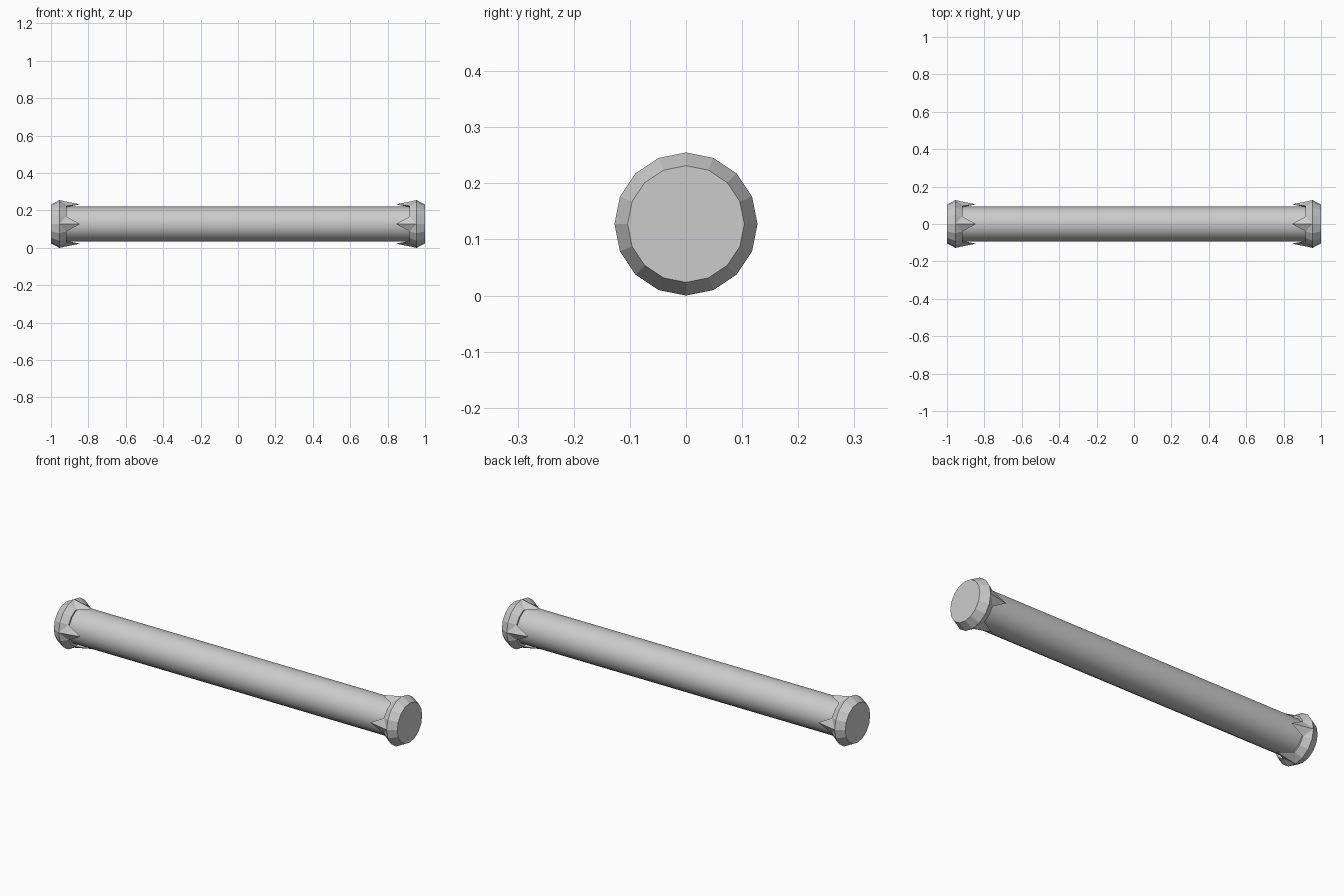
import bpy, bmesh
from math import cos, sin, pi

if "Cube" in bpy.data.objects:
    bpy.data.objects.remove(bpy.data.objects["Cube"])

N = 16          # sides around the axis
CZ = 0.1275     # height of the axis


def ring(bm, xs, r):
    """Ring of vertices around the x axis; xs gives x for each index."""
    return [bm.verts.new((xs(i), r * cos(2 * pi * i / N), CZ + r * sin(2 * pi * i / N)))
            for i in range(N)]


def bridge(bm, a, b):
    for i in range(N):
        j = (i + 1) % N
        bm.faces.new((a[i], a[j], b[j], b[i]))


def finish(bm, name):
    bmesh.ops.recalc_face_normals(bm, faces=bm.faces)
    mesh = bpy.data.meshes.new(name)
    bm.to_mesh(mesh)
    bm.free()
    ob = bpy.data.objects.new(name, mesh)
    bpy.context.collection.objects.link(ob)
    return ob


# Long smooth shaft, ends hidden in the caps
bm = bmesh.new()
left = ring(bm, lambda i: -0.94, 0.093)
right = ring(bm, lambda i: 0.94, 0.093)
bridge(bm, left, right)
bm.faces.new(left)
bm.faces.new(right)
shaft = finish(bm, "shaft")
bpy.context.view_layer.objects.active = shaft
shaft.select_set(True)
bpy.ops.object.shade_smooth_by_angle(angle=pi / 6)


# Faceted end caps with four claws gripping the shaft
def cap(name, s):
    bm = bmesh.new()
    end = ring(bm, lambda i: s * 1.0, 0.104)
    rim = ring(bm, lambda i: s * 0.955, 0.1275)
    claw = ring(bm, lambda i: s * (0.845 if i % 4 == 0 else 0.918), 0.105)
    lip = ring(bm, lambda i: s * 0.921, 0.09)
    bm.faces.new(end)
    bridge(bm, end, rim)
    bridge(bm, rim, claw)
    bridge(bm, claw, lip)
    # split the bent claw faces from tip to the lip and rim
    bmesh.ops.recalc_face_normals(bm, faces=bm.faces)
    for i in range(0, N, 4):
        for j in (i - 1, (i + 1) % N):
            bmesh.ops.connect_verts(bm, verts=[rim[i], claw[j]])
            bmesh.ops.connect_verts(bm, verts=[lip[i], claw[j]])
    return finish(bm, name)


cap("left_cap", -1)
cap("right_cap", 1)
